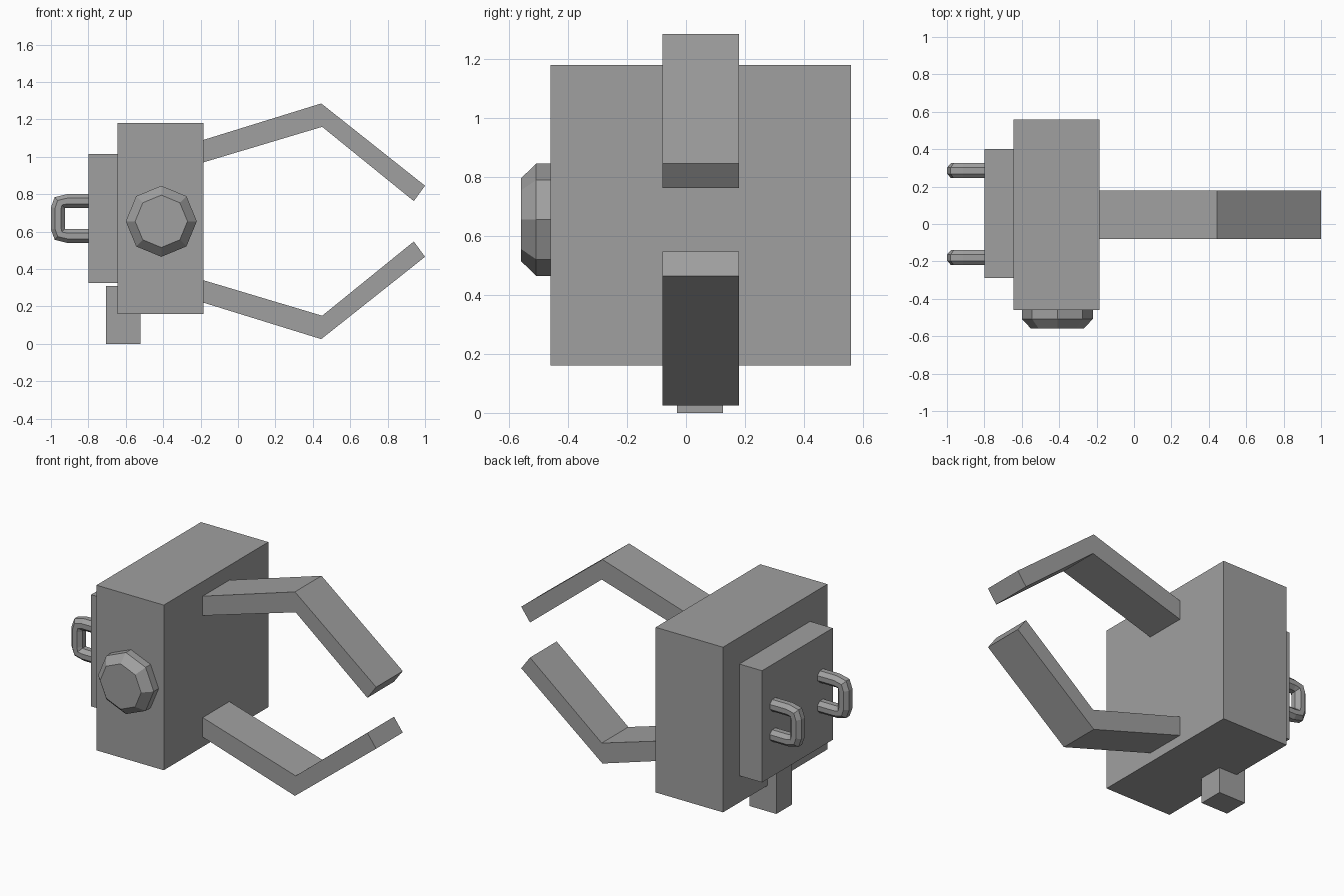
import bpy, bmesh
from math import cos, sin, pi

cube = bpy.data.objects.get("Cube")
if cube:
    bpy.data.objects.remove(cube, do_unlink=True)

grey = bpy.data.materials.new("plain grey")
grey.use_nodes = True
grey.diffuse_color = (0.35, 0.35, 0.35, 1)
grey.node_tree.nodes["Principled BSDF"].inputs["Base Color"].default_value = grey.diffuse_color


def loft(name, rings):
    """Skin a row of matching rings and close both ends."""
    bm = bmesh.new()
    loops = [[bm.verts.new(p) for p in ring] for ring in rings]
    for a, b in zip(loops, loops[1:]):
        for i in range(len(a)):
            j = (i + 1) % len(a)
            bm.faces.new((a[i], a[j], b[j], b[i]))
    bm.faces.new(loops[0])
    bm.faces.new(loops[-1])
    bmesh.ops.recalc_face_normals(bm, faces=bm.faces)
    mesh = bpy.data.meshes.new(name)
    bm.to_mesh(mesh)
    bm.free()
    mesh.materials.append(grey)
    obj = bpy.data.objects.new(name, mesh)
    bpy.context.collection.objects.link(obj)
    return obj


def box(name, x, y, z):
    loft(name, [[(x[0], v, z[0]), (x[1], v, z[0]), (x[1], v, z[1]), (x[0], v, z[1])] for v in y])


# Body, back plate and foot
box("body", (-0.645, -0.185), (-0.46, 0.56), (0.16, 1.18))
box("back_plate", (-0.80, -0.645), (-0.29, 0.40), (0.325, 1.015))
box("foot", (-0.705, -0.52), (-0.03, 0.125), (0, 0.31))

# Eight-sided knob with a bevelled front
KNOB_X, MID_Z = -0.41, 0.655
loft("front_knob", [
    [(KNOB_X + r * cos(i * pi / 4), y, MID_Z + r * sin(i * pi / 4)) for i in range(8)]
    for y, r in ((-0.46, 0.19), (-0.508, 0.19), (-0.56, 0.14))])

# Bent claw arms, mirrored about the middle height (x, height above middle)
ARM = [(-0.185, 0.435), (0.445, 0.63), (1.0, 0.19), (0.94, 0.108), (0.45, 0.505), (-0.185, 0.315)]
for name, side in (("upper_claw", 1), ("lower_claw", -1)):
    loft(name, [[(x, y, MID_Z + side * h) for x, h in ARM] for y in (-0.08, 0.18)])

# Octagonal handles: outer and inner edge at each station (x, height above centre)
HALF = [((-0.80, 0.13), (-0.80, 0.057)), ((-0.915, 0.13), (-0.91, 0.057)),
        ((-0.98, 0.114), (-0.925, 0.055)), ((-1.0, 0.06), (-0.925, 0.045))]
STATIONS = HALF + [((o[0], -o[1]), (i[0], -i[1])) for o, i in reversed(HALF)]


def handle(name, y):
    rings = []
    for (ox, oz), (ix, iz) in STATIONS:
        ring = []
        for k in range(8):
            a = (k + 0.5) * pi / 4
            t = 0.5 + 0.5 * cos(a) / cos(pi / 8)
            ring.append((ix + (ox - ix) * t, y + 0.04 * sin(a) / cos(pi / 8), 0.67 + iz + (oz - iz) * t))
        rings.append(ring)
    loft(name, rings)


handle("front_handle", -0.18)
handle("rear_handle", 0.285)
